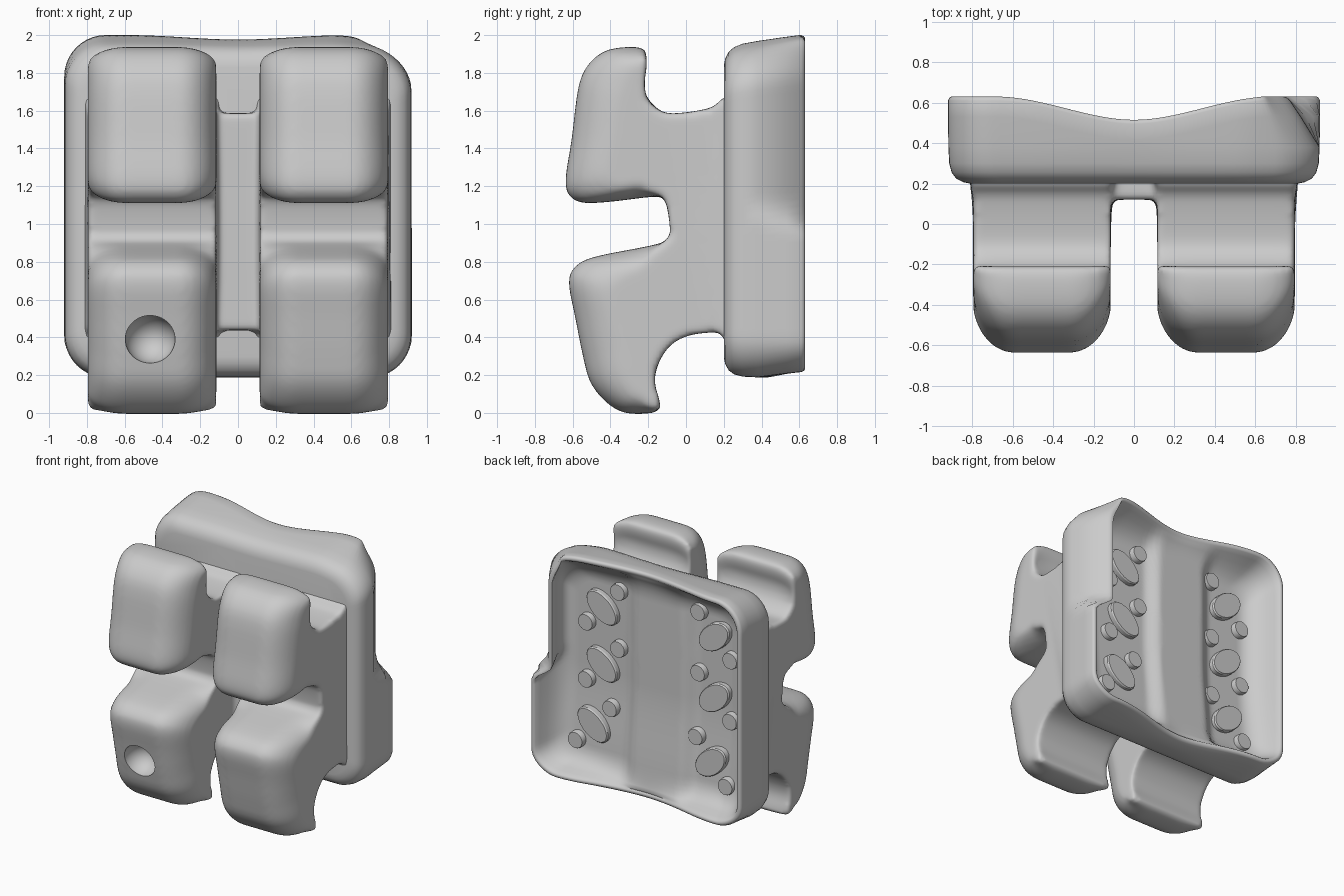
import bpy, bmesh, math
from mathutils import Vector

if "Cube" in bpy.data.objects:
    bpy.data.objects.remove(bpy.data.objects["Cube"])


def smooth(t):
    t = max(0.0, min(1.0, t))
    return t * t * (3 - 2 * t)


def shade(ob, angle):
    bpy.ops.object.select_all(action='DESELECT')
    ob.select_set(True)
    bpy.context.view_layer.objects.active = ob
    bpy.ops.object.shade_smooth_by_angle(angle=math.radians(angle))


def make(name, rings, angle=50):
    """Loft closed rings of equal length and cap both ends."""
    bm = bmesh.new()
    vr = [[bm.verts.new(p) for p in r] for r in rings]
    n = len(vr[0])
    for a, b in zip(vr, vr[1:]):
        for i in range(n):
            bm.faces.new((a[i], a[(i + 1) % n], b[(i + 1) % n], b[i]))
    bm.faces.new(vr[0])
    bm.faces.new(vr[-1])
    bmesh.ops.recalc_face_normals(bm, faces=bm.faces)
    me = bpy.data.meshes.new(name)
    bm.to_mesh(me)
    bm.free()
    ob = bpy.data.objects.new(name, me)
    bpy.context.collection.objects.link(ob)
    shade(ob, angle)
    return ob


def rounded_rect(hw, hh, r, side=36, corner=10):
    """Outline in x, z with matching point counts for every size."""
    r = max(r, 0.2 * min(hw, hh))
    pts = []
    signs = [(1, 1), (-1, 1), (-1, -1), (1, -1)]
    for k, (sx, sz) in enumerate(signs):
        c = Vector((sx * (hw - r), sz * (hh - r)))
        for i in range(corner + 1):
            a = math.pi / 2 * (k + i / corner)
            pts.append(c + r * Vector((math.cos(a), math.sin(a))))
        nx, nz = signs[(k + 1) % 4]
        a = math.pi / 2 * (k + 1)
        end = Vector((nx * (hw - r), nz * (hh - r))) + r * Vector((math.cos(a), math.sin(a)))
        start = pts[-1].copy()
        pts += [start.lerp(end, i / side) for i in range(1, side)]
    return pts


# --- bonding pad: dished plate with a curved rim and one chamfered corner ---
def back(x, z=0):
    return 0.515 + 0.115 * smooth(abs(x) / 0.68)


def floor(x, z):
    return (0.445 - 0.06 * smooth((abs(x + 0.08) - 0.19) / 0.13)
            + 0.05 * smooth((1.05 - z) / 0.8))


def shape_pad(x, y, z):
    top = smooth((z - 1.1) / 0.85)
    z -= 0.05 * top * max(0, (0.6 - y) / 0.38)
    z += 0.03 * smooth((y - 0.4) / 0.2) * smooth((0.4 - z) / 0.2)
    z -= (0.01 * (1 - smooth(abs(x) / 0.5)) + 0.05 * smooth((x - 0.5) / 0.4)) * top
    if x > 0:
        step = smooth((z - 1.06 + 0.6 * (y - 0.42)) / 0.15)
        x -= max(0, (y - 0.39) / 0.24) * 0.16 * step * smooth((x - 0.58) / 0.3)
    return (x, y, z)


def pad_ring(inset, yf):
    return [shape_pad(p.x, yf(p.x, p.y + 1.093), p.y + 1.093)
            for p in rounded_rect(0.92 - inset, 0.907 - inset, 0.22 - inset * 0.6)]


rings = [pad_ring(i, lambda x, z, y=y: y) for i, y in
         ((0.11, 0.2), (0.075, 0.207), (0.04, 0.225), (0.018, 0.255), (0.006, 0.3), (0.002, 0.38))]
rings += [pad_ring(i, lambda x, z, d=d: back(x) - d) for i, d in
          ((0, 0.1), (0, 0.02), (0.006, 0.006), (0.016, 0), (0.03, 0), (0.04, 0.01))]
for i, t in ((0.055, 0.2), (0.08, 0.45), (0.11, 0.68), (0.15, 0.86), (0.19, 0.96), (0.23, 1.0)):
    rings.append(pad_ring(i, lambda x, z, t=t: back(x) + (floor(x, z) - back(x)) * t))
for k in range(1, 25):
    rings.append(pad_ring(0.23 + 0.655 * k / 24, floor))
make("bonding_pad", rings, 60)


# --- retention bumps on the pad floor ---
def bump(name, x, z, a, b, tilt):
    rs = []
    base = floor(x, z)
    for y, s in ((base - 0.04, 1.0), (base + 0.035, 1.0), (base + 0.045, 0.94)):
        r = []
        for i in range(32):
            t = 2 * math.pi * i / 32
            u, v = a * s * math.cos(t), b * s * math.sin(t)
            r.append((x + u * math.cos(tilt) - v * math.sin(tilt), y,
                      z + u * math.sin(tilt) + v * math.cos(tilt)))
        rs.append(r)
    make(name, rs, 25)


for s, spots in ((-1, ((-0.54, 1.58), (-0.54, 1.1), (-0.53, 0.6))),
                 (1, ((0.44, 1.55), (0.44, 1.1), (0.5, 0.62)))):
    for x, z in spots:
        bump("oval_bump", x, z, 0.155, 0.095, s * math.radians(40))
        bump("inner_dot", x - s * 0.14, z + 0.16, 0.065, 0.065, 0)
        bump("outer_dot", x + s * 0.14, z - 0.15, 0.065, 0.065, 0)

# --- tie wings: side profile lofted across x with rounded ends ---
PROFILE = [(0.3, 1.68), (0.2, 1.67), (0.13, 1.615), (-0.07, 1.585), (-0.15, 1.61), (-0.21, 1.68),
           (-0.23, 1.77), (-0.21, 1.86), (-0.22, 1.925), (-0.31, 1.937), (-0.43, 1.915),
           (-0.52, 1.84), (-0.57, 1.72), (-0.605, 1.45), (-0.637, 1.24), (-0.62, 1.155),
           (-0.55, 1.113), (-0.4, 1.118), (-0.16, 1.145), (-0.11, 1.12), (-0.085, 0.98),
           (-0.1, 0.92), (-0.18, 0.887), (-0.48, 0.827), (-0.585, 0.775), (-0.62, 0.69),
           (-0.585, 0.5), (-0.545, 0.3), (-0.505, 0.16), (-0.42, 0.055), (-0.32, 0.0),
           (-0.18, 0.0), (-0.135, 0.035), (-0.165, 0.15), (-0.15, 0.25), (-0.09, 0.35),
           (0.0, 0.405), (0.12, 0.425), (0.19, 0.415), (0.22, 0.35), (0.3, 0.34)]


def catmull(pts, sub=4):
    out = []
    P = [Vector(p) for p in [pts[0]] + pts + [pts[-1]]]
    for a, b, c, d in zip(P, P[1:], P[2:], P[3:]):
        for k in range(sub):
            t = k / sub
            out.append(0.5 * (2 * b + (c - a) * t + (2 * a - 5 * b + 4 * c - d) * t * t
                              + (3 * b - a - 3 * c + d) * t ** 3))
    return out + [P[-1]]


curve = catmull(PROFILE)


def wing_slice(cx, u, d):
    """Squeeze the profile towards each wing's core near the side faces."""
    out = []
    for p in curve:
        y, z = p
        zc = 1.52 if z > 1.02 else 0.42
        z = zc + (z - zc) * (1 - 0.27 * d * smooth((-0.1 - y) / 0.2))
        flare = 1 + 0.05 * smooth((y - 0.12) / 0.08)
        y += 0.27 * d * max(0, min(1, (-0.2 - y) / 0.35))
        out.append((cx + u * flare, y, z))
    return out


def wing(name, cx):
    top = math.radians(78)
    offs = []
    for k in range(11):
        e = math.sin(k / 10 * top)
        offs.append((0.34 * (0.4 + 0.6 * e / math.sin(top)), 1 - math.sqrt(1 - e * e)))
    sl = [(-u, d) for u, d in reversed(offs)] + offs
    return make(name, [wing_slice(cx, u, d) for u, d in sl], 60)


left = wing("tie_wings", -0.455)
right = wing("right_tie_wings", 0.455)

# --- central web joining the wing pairs ---
bpy.ops.mesh.primitive_cube_add(size=1, location=(0, 0.21, 1.012))
web = bpy.context.object
web.scale = (0.4, 0.18, 1.15)

# fuse wings and web into one softly rounded body
bpy.ops.object.select_all(action='DESELECT')
for ob in (left, right, web):
    ob.select_set(True)
bpy.context.view_layer.objects.active = left
bpy.ops.object.join()
rem = left.modifiers.new("fuse", 'REMESH')
rem.mode = 'VOXEL'
rem.voxel_size = 0.017
soft = left.modifiers.new("soften", 'SMOOTH')
soft.factor, soft.iterations = 0.5, 9
for m in (rem, soft):
    bpy.ops.object.modifier_apply(modifier=m.name)

# --- round dimple in the lower left wing ---
bpy.ops.mesh.primitive_uv_sphere_add(segments=40, ring_count=24, radius=1, location=(-0.465, -0.56, 0.39))
cutter = bpy.context.object
cutter.name = "dimple_cutter"
cutter.scale = (0.132, 0.15, 0.128)
cutter.hide_render = True
mod = left.modifiers.new("dimple", 'BOOLEAN')
mod.operation = 'DIFFERENCE'
mod.solver = 'EXACT'
mod.object = cutter
bpy.context.view_layer.objects.active = left
bpy.ops.object.modifier_apply(modifier=mod.name)
bpy.data.objects.remove(cutter)
shade(left, 50)
